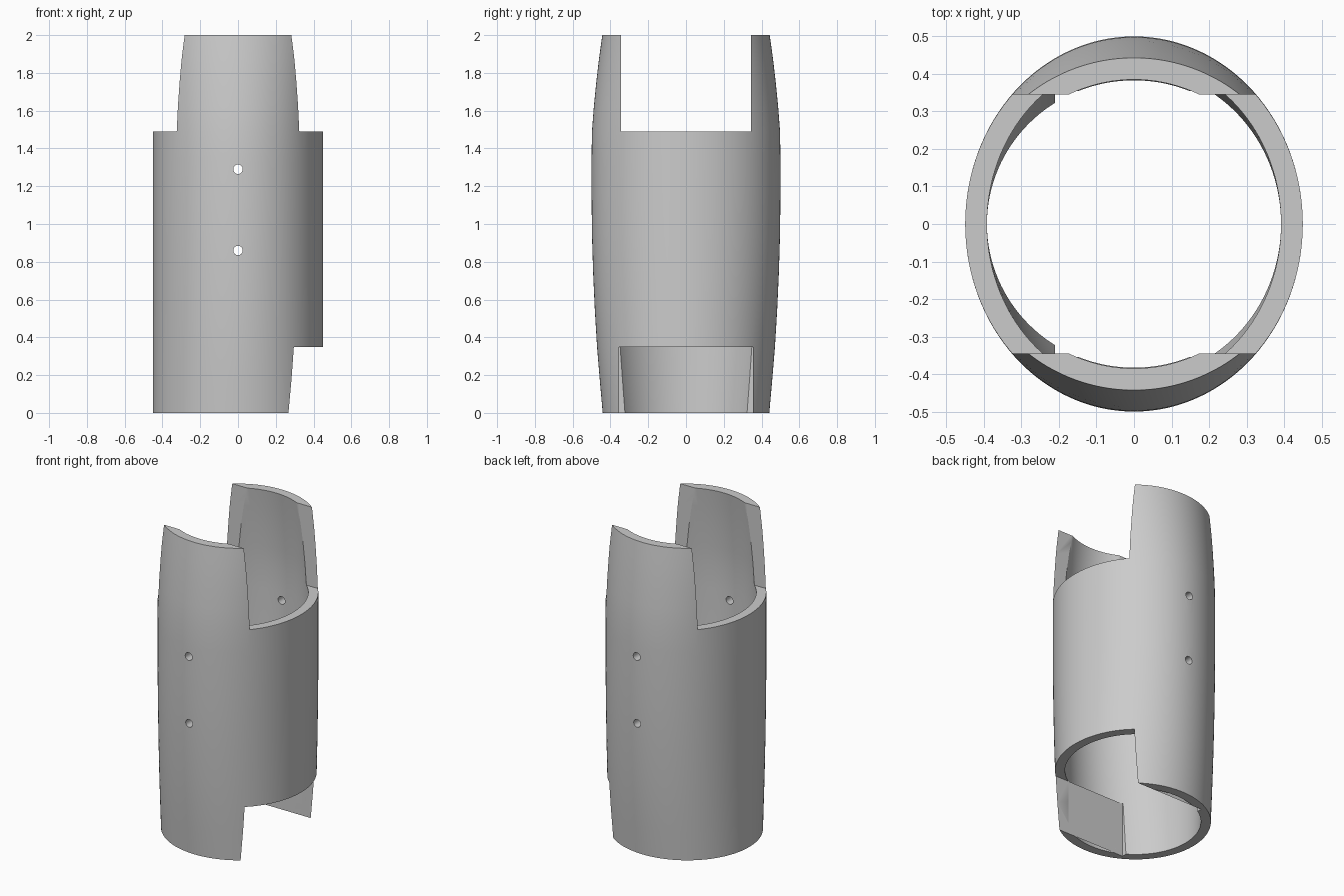
import bpy, math

if "Cube" in bpy.data.objects:
    bpy.data.objects.remove(bpy.data.objects["Cube"], do_unlink=True)

grey = bpy.data.materials.new("plain_grey")
grey.use_nodes = True
grey.diffuse_color = (0.6, 0.6, 0.6, 1)
grey.node_tree.nodes["Principled BSDF"].inputs["Base Color"].default_value = (0.6, 0.6, 0.6, 1)

SIDES = 128
WALL = 0.058
RADIUS_X = 0.45
# height and depth radius of the bulging shell
PROFILE = [(0, .441), (.18, .457), (.35, .471), (.55, .483), (.75, .492), (.95, .498),
           (1.15, .5), (1.35, .5), (1.49, .498), (1.62, .488), (1.75, .475),
           (1.88, .46), (2, .443)]


def add_object(name, verts, faces):
    mesh = bpy.data.meshes.new(name)
    mesh.from_pydata(verts, [], faces)
    mesh.materials.append(grey)
    obj = bpy.data.objects.new(name, mesh)
    bpy.context.collection.objects.link(obj)
    return obj


def box(name, low, high):
    size = [b - a for a, b in zip(low, high)]
    bpy.ops.mesh.primitive_cube_add(size=1, location=[(a + b) / 2 for a, b in zip(low, high)])
    obj = bpy.context.object
    obj.name = name
    obj.scale = size
    return obj


# Hollow elliptical tube: outer skin going up, inner skin coming down
loops = [(z, RADIUS_X, r) for z, r in PROFILE]
loops += [(z, RADIUS_X - WALL, r - WALL) for z, r in reversed(PROFILE)]
verts, faces = [], []
for z, rx, ry in loops:
    for i in range(SIDES):
        a = math.tau * i / SIDES
        verts.append((rx * math.cos(a), ry * math.sin(a), z))
for k in range(len(loops)):
    n = (k + 1) % len(loops)
    for i in range(SIDES):
        j = (i + 1) % SIDES
        faces.append((k * SIDES + i, k * SIDES + j, n * SIDES + j, n * SIDES + i))
sleeve = add_object("sleeve", verts, faces)

# Cutters: top slot, lower side notch, pin holes
cutters = [box("top_slot_cutter", (-1, -.345, 1.49), (1, .345, 2.5)),
           box("side_notch_cutter", (-.21, -.355, -.5), (1, .355, .35))]
for z in (.86, 1.29):
    bpy.ops.mesh.primitive_cylinder_add(vertices=24, radius=.025, depth=2,
                                        location=(0, 0, z), rotation=(math.pi / 2, 0, 0))
    cutters.append(bpy.context.object)
    cutters[-1].name = "pin_hole_cutter"

bpy.ops.object.select_all(action='DESELECT')
sleeve.select_set(True)
bpy.context.view_layer.objects.active = sleeve
for cutter in cutters:
    cutter.hide_render = True
    mod = sleeve.modifiers.new("cut", 'BOOLEAN')
    mod.operation = 'DIFFERENCE'
    mod.solver = 'EXACT'
    mod.object = cutter
    bpy.ops.object.modifier_apply(modifier=mod.name)
    bpy.data.objects.remove(cutter, do_unlink=True)
bpy.ops.object.shade_smooth_by_angle(angle=math.radians(30))

# Thin flat webs closing the notch along the front and back walls
for name, side in (("front_web", -1), ("back_web", 1)):
    y = side * .355
    add_object(name, [(-.21, y, 0), (.2, y, 0), (.2, y, .35), (-.21, y, .35)],
               [(0, 1, 2, 3) if side > 0 else (3, 2, 1, 0)])
